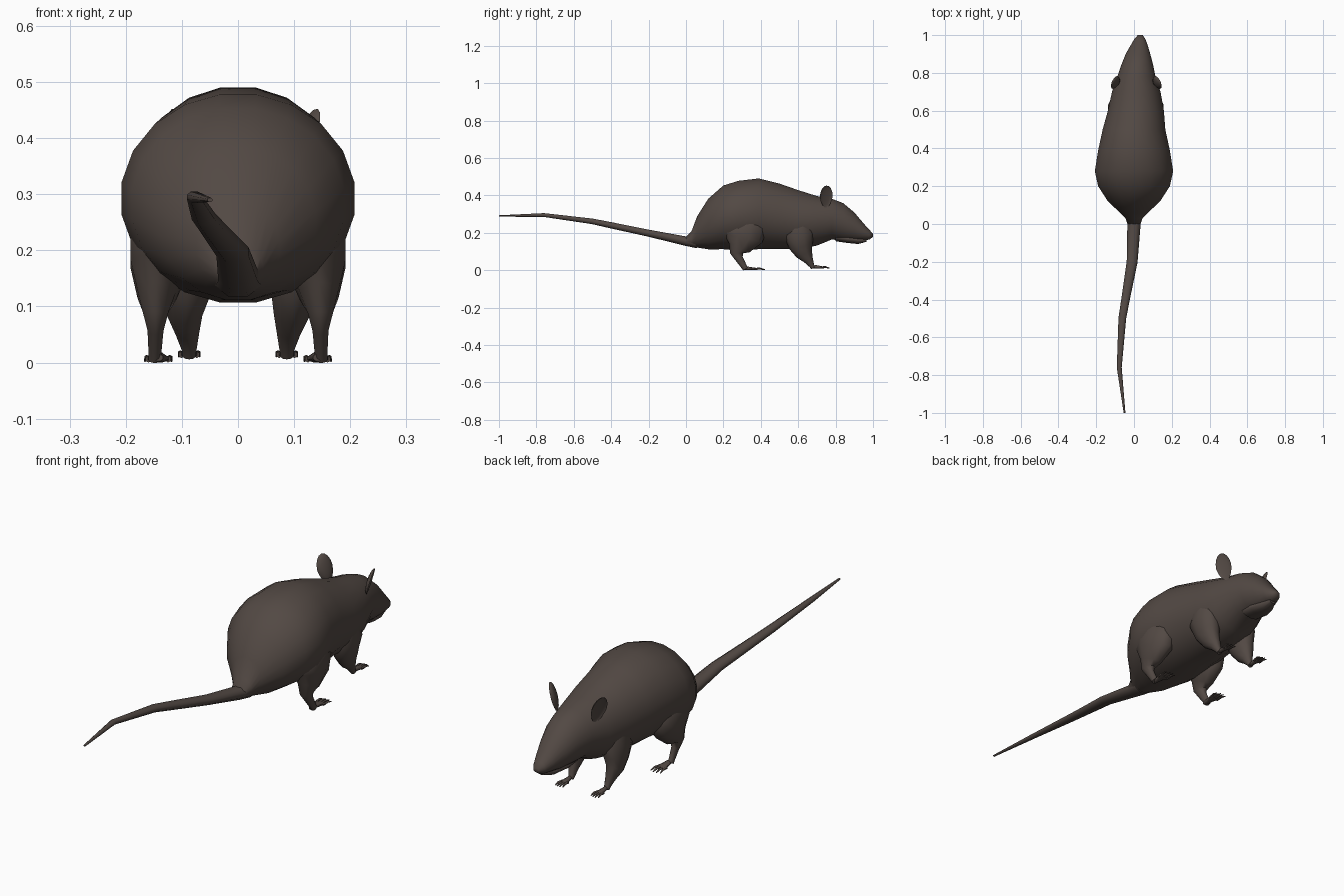
import bpy, bmesh, math
from mathutils import Vector, Matrix

cube = bpy.data.objects.get("Cube")
if cube:
    bpy.data.objects.remove(cube, do_unlink=True)

fur = bpy.data.materials.new("dark brown fur")
fur.use_nodes = True
colour = (0.085, 0.066, 0.057, 1)
fur.diffuse_color = colour
fur.node_tree.nodes["Principled BSDF"].inputs["Base Color"].default_value = colour


def finish(name, bm):
    """Turn a bmesh into a smooth-shaded fur object."""
    bmesh.ops.recalc_face_normals(bm, faces=bm.faces)
    mesh = bpy.data.meshes.new(name)
    bm.to_mesh(mesh)
    bm.free()
    mesh.materials.append(fur)
    obj = bpy.data.objects.new(name, mesh)
    bpy.context.collection.objects.link(obj)
    bpy.ops.object.select_all(action="DESELECT")
    obj.select_set(True)
    bpy.context.view_layer.objects.active = obj
    bpy.ops.object.shade_smooth_by_angle(angle=math.radians(60))
    return obj


def add_loft(bm, stations, sides, upright=False):
    """Skin oval rings; each station is x, y, z, half width, half depth."""
    centres = [Vector(s[:3]) for s in stations]
    rings = []
    for i, (c, s) in enumerate(zip(centres, stations)):
        along = centres[min(i + 1, len(centres) - 1)] - centres[max(i - 1, 0)]
        if upright:
            along = Vector((0, 1, 0))
        along.normalize()
        across = Vector((1, 0, 0))
        across = (across - along * across.dot(along)).normalized()
        depth = across.cross(along)
        ring = []
        for k in range(sides):
            a = math.tau * (k + 0.5) / sides
            ring.append(bm.verts.new(c + across * s[3] * math.cos(a)
                                     + depth * s[4] * math.sin(a)))
        rings.append(ring)
    for r, q in zip(rings, rings[1:]):
        for k in range(sides):
            j = (k + 1) % sides
            bm.faces.new((r[k], r[j], q[j], q[k]))
    bm.faces.new(rings[0])
    bm.faces.new(rings[-1])


def loft(name, stations, sides=8, upright=False):
    bm = bmesh.new()
    add_loft(bm, stations, sides, upright)
    return finish(name, bm)


# Body and head: y, x centre, half width, underside, top
profile = [
    (0, 0, .035, .13, .18), (.03, 0, .045, .125, .21),
    (.06, 0, .075, .12, .29), (.12, 0, .14, .11, .385),
    (.2, 0, .192, .11, .455), (.28, 0, .21, .105, .48),
    (.39, 0, .192, .11, .493), (.5, 0, .168, .11, .465),
    (.6, .01, .15, .11, .43), (.7, .012, .13, .13, .398),
    (.78, .013, .102, .163, .383), (.84, .017, .086, .156, .36),
    (.9, .021, .066, .155, .31), (.95, .028, .044, .16, .25),
    (.98, .031, .029, .163, .217), (1, .033, .013, .178, .195),
]
loft("body", [(x, y, (lo + hi) / 2, w, (hi - lo) / 2)
              for y, x, w, lo, hi in profile], 20, upright=True)

# Lower jaw under the muzzle
loft("lower_jaw", [(.015, .8, .18, .05, .025), (.018, .86, .168, .05, .022),
                   (.024, .92, .16, .034, .02), (.03, .965, .162, .015, .01)],
     10, upright=True)

# Tail
loft("tail", [(0, .06, .15, .045, .035), (0, 0, .155, .038, .027),
              (-.01, -.2, .198, .031, .02), (-.045, -.4, .24, .024, .018),
              (-.062, -.5, .261, .022, .016), (-.078, -.76, .295, .014, .011),
              (-.05, -1, .29, .005, .004)])


def foot(name, x, y, z, length, width, splay):
    """Flat sole with four spread toes."""
    bm = bmesh.new()
    ball = y + length / 2
    add_loft(bm, [(x, y - .012, z + .009, width / 3, .007),
                  (x, y + .015, z + .01, width / 2, .01),
                  (x, ball, z + .007, width * .8, .007),
                  (x, ball + .012, z + .005, width * .7, .005)], 8, upright=True)
    for t in (-1.5, -.5, .5, 1.5):
        start = x + t * width * .45
        reach = length / 2 * (1 - .12 * abs(t))
        add_loft(bm, [(start, ball - .005, z + .006, .006, .006),
                      (start + t * splay / 2, ball + reach / 2, z + .009, .005, .005),
                      (start + t * splay, ball + reach, z + .003, .002, .002)], 6)
    finish(name, bm)


def ear(name, side):
    """Thin cupped ear, leaning out and turned slightly forward."""
    bm = bmesh.new()
    bmesh.ops.create_uvsphere(bm, u_segments=12, v_segments=8, radius=1)
    for v in bm.verts:
        v.co.x *= -.35 if v.co.x > 0 else 1
        taper = 1 + .2 * min(v.co.z, 0)
        v.co = Vector((v.co.x * .016, v.co.y * .037 * taper, v.co.z * .062))
        v.co.x *= side
    turn = Matrix.Rotation(side * math.radians(22), 4, "Z")
    lean = Matrix.Rotation(side * math.radians(17), 4, "Y")
    place = Matrix.Translation((.012 + side * .112, .75, .393))
    bmesh.ops.transform(bm, matrix=place @ lean @ turn, verts=bm.verts)
    finish(name, bm)


# Paired parts
for label, s in (("left", 1), ("right", -1)):
    ear(label + "_ear", s)
    loft(label + "_hind_leg", [
        (s * .11, .31, .29, .05, .08), (s * .135, .31, .23, .062, .125),
        (s * .14, .305, .17, .054, .105), (s * .145, .285, .12, .036, .06),
        (s * .147, .27, .09, .024, .034), (s * .147, .285, .06, .015, .021),
        (s * .148, .31, .02, .012, .016), (s * .148, .318, .006, .012, .014)], 10)
    foot(label + "_hind_foot", s * .142, .315, 0, .11, .026, .004)
    loft(label + "_front_leg", [
        (s * .1 + .01, .6, .25, .04, .07), (s * .1 + .01, .605, .19, .05, .08),
        (s * .095 + .005, .615, .13, .044, .065), (s * .095, .632, .09, .033, .046),
        (s * .09, .655, .055, .022, .026), (s * .087, .672, .025, .014, .014),
        (s * .087, .68, .012, .012, .012)], 10)
    foot(label + "_front_foot", s * .087, .68, .008, .09, .02, .003)
